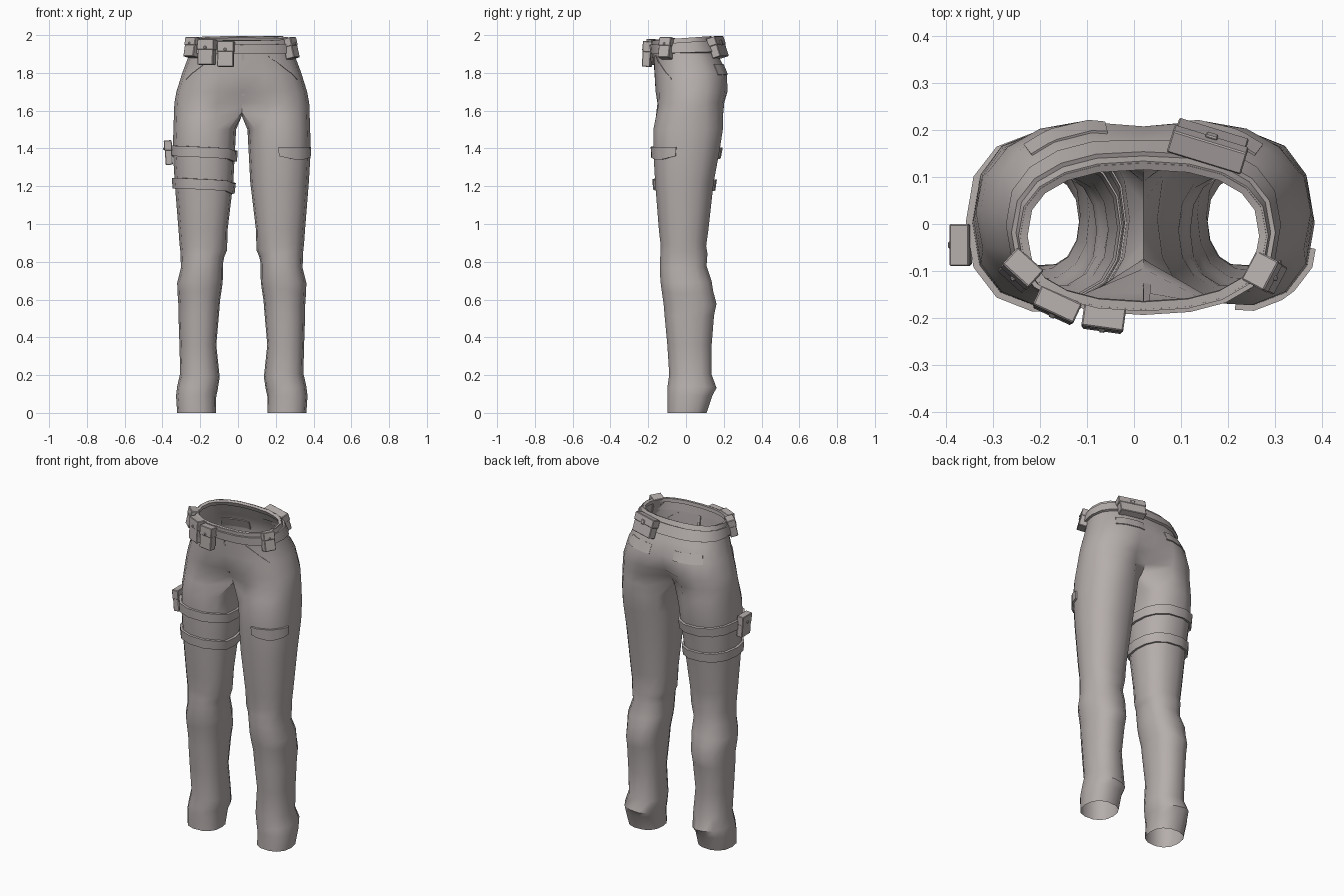
import bpy, bmesh, math
from mathutils import Vector, Matrix

if "Cube" in bpy.data.objects:
    bpy.data.objects.remove(bpy.data.objects["Cube"])

MID = 0.02          # symmetry line of the trousers in x
ARC, RING = 10, 14  # outer arc steps, points in a full leg ring

cloth = bpy.data.materials.new("warm_grey_cloth")
cloth.diffuse_color = (0.46, 0.42, 0.41, 1)
cloth.use_nodes = True
cloth.node_tree.nodes["Principled BSDF"].inputs["Base Color"].default_value = cloth.diffuse_color


def finish(name, bm, angle=32):
    me = bpy.data.meshes.new(name)
    bm.to_mesh(me)
    bm.free()
    me.materials.append(cloth)
    ob = bpy.data.objects.new(name, me)
    bpy.context.collection.objects.link(ob)
    bpy.ops.object.select_all(action='DESELECT')
    ob.select_set(True)
    bpy.context.view_layer.objects.active = ob
    bpy.ops.object.shade_smooth_by_angle(angle=math.radians(angle))
    return ob


def spow(v, p):
    return math.copysign(abs(v) ** p, v)


# leg rings: z, inner, outer, front, back, tilt
LEG = [(0, .137, .342, -.10, .11, 0), (.09, .135, .348, -.10, .14, 0),
       (.13, .128, .342, -.10, .163, .1), (.20, .117, .326, -.09, .137, .1),
       (.36, .135, .33, -.10, .137, 0), (.52, .12, .335, -.115, .15, -.1),
       (.58, .115, .335, -.12, .163, -.15), (.65, .104, .34, -.13, .145, -.15),
       (.70, .10, .342, -.137, .137, -.1), (.78, .10, .322, -.14, .11, -.1),
       (.84, .092, .325, -.137, .115, .1), (.88, .078, .33, -.135, .108, .15),
       (.97, .075, .335, -.145, .12, 0), (1.22, .045, .355, -.165, .148, 0),
       (1.39, .036, .365, -.175, .18, 0), (1.50, .03, .362, -.175, .197, 0)]
# hip rings: z, half width, front, back, front crease, back crease
HIP = [(1.64, .357, -.175, .225, .08, .10), (1.70, .346, -.175, .235, .03, .05),
       (1.80, .315, -.175, .228, .008, .02), (1.88, .285, -.173, .185, 0, .008),
       (1.985, .262, -.182, .13, 0, 0)]


def leg_ring(z, a, b, f, k, tilt):
    c, h, cy, d = (a + b) / 2, (b - a) / 2, (f + k) / 2, (k - f) / 2
    pts = []
    for i in range(RING):
        deg = -135 + 27 * i if i <= ARC else 135 + 22.5 * (i - ARC)
        t = math.radians(deg)
        u = h * spow(math.cos(t), .85)
        pts.append(Vector((c + u, cy + d * spow(math.sin(t), .85), z + tilt * u)))
    return pts


def hip_ring(z, w, f, k, df, db):
    cy, d = (f + k) / 2, (k - f) / 2
    pts = []
    for i in range(ARC + 1):
        t = math.radians(-90 + 18 * i)
        y = cy + d * spow(math.sin(t), .8)
        y += df * {0: 1, 1: .2}.get(i, 0) - db * {ARC: 1, ARC - 1: .15}.get(i, 0)
        tilt = .07 * y if z > 1.9 else 0
        pts.append(Vector((w * spow(max(math.cos(t), 0), .85), y, z + tilt)))
    pts[0].x = pts[ARC].x = 0
    return pts


legs = [leg_ring(*r) for r in LEG]
hips = [hip_ring(*r) for r in HIP]
# saddle ring that joins legs and hips at the crotch
saddle = [(legs[-1][i] + hips[0][i]) / 2 for i in range(ARC + 1)]
saddle[0], saddle[ARC] = Vector((0, -.075, 1.59)), Vector((0, .09, 1.59))
saddle += [Vector((0, y, 1.572)) for y in (.045, 0, -.04)]
ROWS = legs + [saddle] + hips
LEVELS = [r[0] for r in LEG] + [1.575] + [r[0] for r in HIP]


def place(p, side):
    return Vector((MID + side * p.x, p.y, p.z))


# trousers shell
bm = bmesh.new()
for side in (1, -1):
    grid = [[bm.verts.new(place(p, side)) for p in row] for row in ROWS]
    for lo, hi in zip(grid, grid[1:]):
        for i in range(RING if len(hi) == RING else ARC):
            j = (i + 1) % RING
            q = [lo[i], lo[j], hi[j], hi[i]]
            bm.faces.new(q if side > 0 else q[::-1])
bmesh.ops.remove_doubles(bm, verts=bm.verts, dist=.0005)
finish("trousers", bm, 40)


def surf(side, i, z):
    """Point on the trousers at ring position i and height z."""
    k = max(n for n in range(len(LEVELS) - 1) if LEVELS[n] <= z)
    f = (z - LEVELS[k]) / (LEVELS[k + 1] - LEVELS[k])
    a, g = int(math.floor(i)), i - math.floor(i)

    def on(row):
        n = a % RING
        return row[n].lerp(row[(n + 1) % RING], g) if g > 1e-6 else row[n]
    return place(on(ROWS[k]).lerp(on(ROWS[k + 1]), f), side)


def band(name, path, bottom, top, off0, off1, closed=False):
    """Strip of cloth over the surface; path is a list of (side, i)."""
    n = len(path)
    lo = [surf(s, i, bottom(j / (n - 1))) for j, (s, i) in enumerate(path)]
    hi = [surf(s, i, top(j / (n - 1))) for j, (s, i) in enumerate(path)]
    bm = bmesh.new()
    secs = []
    for j in range(n):
        a, b = (j - 1, (j + 1) % n) if closed else (max(j - 1, 0), min(j + 1, n - 1))
        nrm = (lo[b] - lo[a]).cross(hi[j] - lo[j]).normalized()
        if path[0][0] < 0 and not (closed and n == 2 * ARC):
            nrm = -nrm
        secs.append([bm.verts.new(p + nrm * o) for p, o in
                     ((lo[j], off0), (lo[j], off1), (hi[j], off1), (hi[j], off0))])
    for j in range(n if closed else n - 1):
        s, t = secs[j], secs[(j + 1) % n]
        for m in range(4):
            bm.faces.new((s[m], t[m], t[(m + 1) % 4], s[(m + 1) % 4]))
    if not closed:
        bm.faces.new(secs[0])
        bm.faces.new(secs[-1][::-1])
    bmesh.ops.recalc_face_normals(bm, faces=bm.faces)
    return finish(name, bm)


def const(v):
    return lambda t: v


# belt and waistband run round both halves
waist = [(1, i) for i in range(ARC + 1)] + [(-1, i) for i in range(ARC - 1, 0, -1)]
band("belt", waist, const(1.905), const(1.96), -.004, .014, True)
band("waistband", waist, const(1.96), const(1.984), -.016, .004, True)

# thigh straps on one leg
loop = [(-1, i) for i in range(RING)]
for name, z in (("upper_thigh_strap", 1.375), ("lower_thigh_strap", 1.205)):
    def low(t, z=z):
        return z - .03 + .015 * math.sin(math.pi * t * RING / ARC)

    def high(t, z=z):
        return low(t, z) + .055
    band(name, loop, low, high, -.004, .014, True)

# thigh pocket flap on the other leg, pointed at its middle
flap = [(1, 1.6 + .4 * k) for k in range(8)]
band("thigh_pocket_flap", flap, lambda t: 1.36 - .02 * math.sin(math.pi * t),
     const(1.408), -.004, .012)

# back pocket flaps, slanted front pocket edges and fly
for side in (1, -1):
    band("back_pocket_flap", [(side, 7.2 + .3 * k) for k in range(8)],
         const(1.79), const(1.845), -.004, .005)
    band("front_pocket_edge", [(side, 1.5 + .25 * k) for k in range(9)],
         lambda t: 1.885 - .12 * t, lambda t: 1.893 - .12 * t, -.003, .004)
band("fly", [(1, 0), (1, .12)], const(1.68), const(1.9), -.003, .004)


def box(bm, size, loc):
    m = Matrix.Translation(loc) @ Matrix.Diagonal((*size, 1))
    return bmesh.ops.create_cube(bm, size=1, matrix=m)['verts']


def pouch(name, loc, size, turn, lean):
    """Box with lid and stud, its front facing -y before turning."""
    w, d, h = size
    bm = bmesh.new()
    box(bm, (w * .94, d * .9, h * .96), (0, 0, -.02 * h))
    box(bm, (w, d, h * .42), (0, 0, h * .29))
    box(bm, (w * .16, .008, w * .16), (0, -d / 2 - .002, h * .17))
    bmesh.ops.bevel(bm, geom=bm.edges[:], offset=.003, segments=1, affect='EDGES')
    rot = Matrix.Rotation(math.radians(turn), 4, 'Z') @ Matrix.Rotation(math.radians(lean), 4, 'X')
    bmesh.ops.transform(bm, matrix=Matrix.Translation(loc) @ rot, verts=bm.verts)
    finish(name, bm)


pouch("front_belt_pouch", (-.165, -.175, 1.91), (.095, .045, .135), -25, -4)
pouch("front_belt_pouch", (-.065, -.203, 1.90), (.09, .048, .135), -8, -4)
pouch("side_belt_pouch", (-.243, -.10, 1.935), (.075, .05, .105), -42, -12)
pouch("side_belt_pouch", (.28, -.105, 1.93), (.07, .055, .11), 62, -14)
pouch("back_belt_pouch", (.16, .168, 1.935), (.165, .05, .11), 163, -18)
pouch("thigh_pouch", (-.368, -.045, 1.378), (.09, .042, .13), -90, 4)
